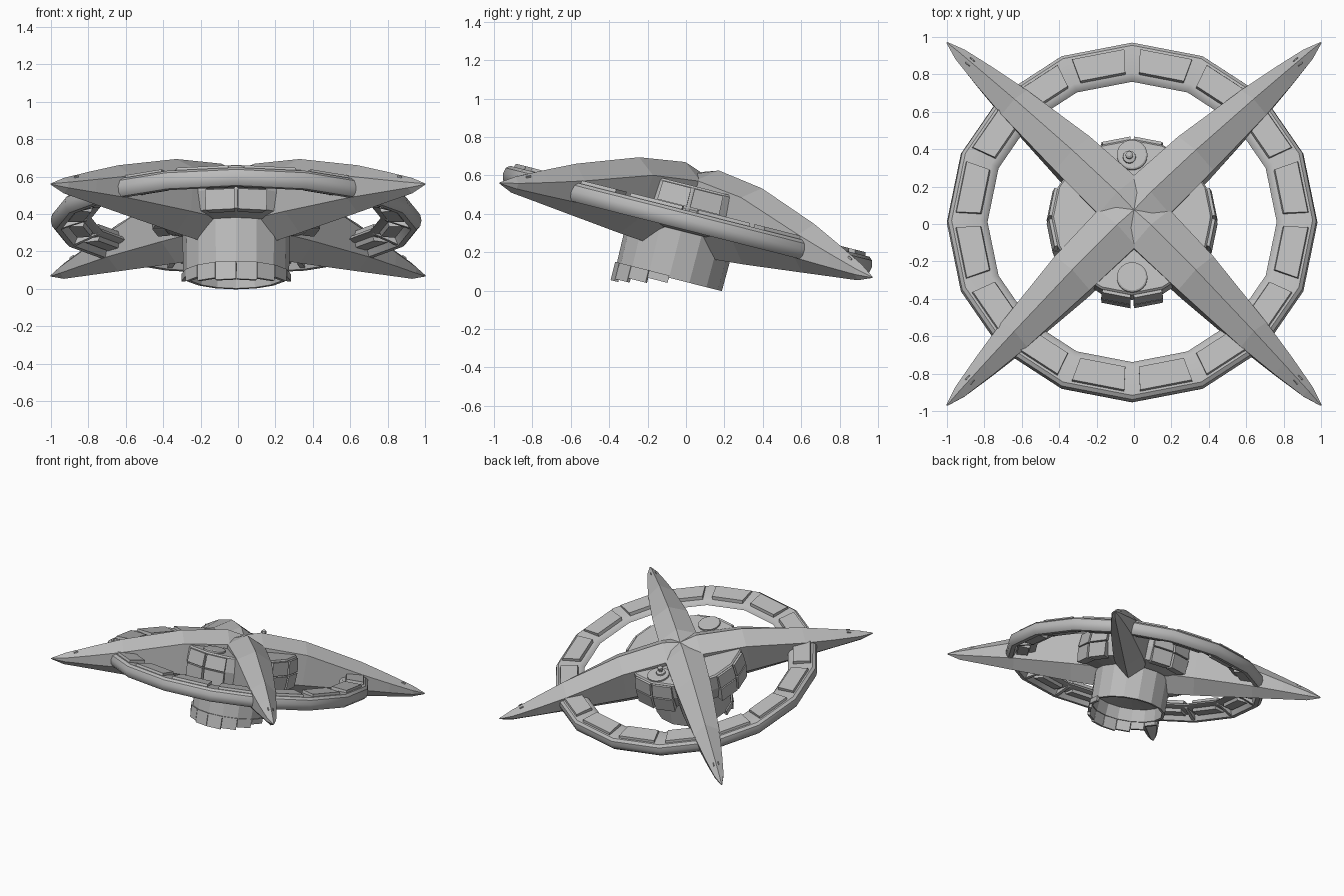
import bpy, bmesh
from math import sin, cos, pi, radians
from mathutils import Matrix, Vector

if "Cube" in bpy.data.objects:
    bpy.data.objects.remove(bpy.data.objects["Cube"])

grey = bpy.data.materials.new("hull_grey")
grey.use_nodes = True
grey.diffuse_color = (0.5, 0.5, 0.5, 1)
grey.node_tree.nodes["Principled BSDF"].inputs["Base Color"].default_value = (0.5, 0.5, 0.5, 1)

# The whole craft is modelled level, then pitched nose-up
PITCH = Matrix.Translation((0, 0, 0.315)) @ Matrix.Rotation(radians(-14.2), 4, 'X')
SIDES = 16
STEP = 2 * pi / SIDES
AXIS_X = -0.01
RING_Y, DECK_Y, DRUM_Y = -0.005, -0.018, -0.024


def finish(bm, name, smooth=None):
    bmesh.ops.recalc_face_normals(bm, faces=bm.faces)
    bm.transform(PITCH)
    me = bpy.data.meshes.new(name)
    bm.to_mesh(me)
    bm.free()
    me.materials.append(grey)
    ob = bpy.data.objects.new(name, me)
    bpy.context.collection.objects.link(ob)
    if smooth:
        bpy.ops.object.select_all(action='DESELECT')
        ob.select_set(True)
        bpy.context.view_layer.objects.active = ob
        bpy.ops.object.shade_smooth_by_angle(angle=radians(smooth))


def loft(bm, sections, closed=False):
    """Skin a list of equal-length point loops."""
    loops = [[bm.verts.new(p) for p in s] for s in sections]
    n = len(loops[0])
    pairs = list(zip(loops, loops[1:]))
    if closed:
        pairs.append((loops[-1], loops[0]))
    for a, b in pairs:
        for i in range(n):
            j = (i + 1) % n
            bm.faces.new((a[i], a[j], b[j], b[i]))
    if not closed:
        bm.faces.new(loops[0])
        bm.faces.new(loops[-1])


def polar(r, a, z, y, x=AXIS_X):
    return Vector((x + r * cos(a), y + r * sin(a), z))


def disc_stack(bm, profile, y, sides=SIDES, x=AXIS_X):
    """Solid of revolution from (radius, height) pairs."""
    loft(bm, [[polar(r, i * 2 * pi / sides, z, y, x) for i in range(sides)]
              for r, z in profile])


def sector_block(bm, y, a0, a1, inner, outer):
    """Block between two angles; inner and outer are ((r, z), (r, z)) edges."""
    corners = [inner[0], outer[0], outer[1], inner[1]]
    loft(bm, [[polar(r, a, z, y) for r, z in corners] for a in (a0, a1)])


# Four tapering arms: reach, half width, then ridge, shoulder, chine and keel heights
ARM = [(0, 0.145, 0.312, 0.265, 0.0, -0.12), (0.09, 0.143, 0.343, 0.265, 0.0, -0.12),
       (0.33, 0.132, 0.308, 0.235, 0.0, -0.1), (0.64, 0.096, 0.195, 0.12, 0.0, -0.066),
       (0.8, 0.066, 0.118, 0.065, -0.005, -0.048), (0.93, 0.036, 0.052, 0.022, -0.008, -0.034),
       (1, 0.004, 0.004, 0.002, -0.002, -0.004)]
NAMES = ["back_left_arm", "back_right_arm", "front_right_arm", "front_left_arm"]
for k, name in enumerate(NAMES):
    bm = bmesh.new()
    turn = Matrix.Rotation(pi / 4 + k * pi / 2, 4, 'Z')
    loft(bm, [[turn @ Vector((s * 2 ** 0.5, y, z))
               for y, z in ((0, ridge), (w, shoulder), (0.85 * w, chine), (0, keel),
                            (-0.85 * w, chine), (-w, shoulder))]
              for s, w, ridge, shoulder, chine, keel in ARM])
    # Small notch plates either side of the ridge near the tip
    for side in (-1, 1):
        plate = bmesh.ops.create_cube(bm, size=1)["verts"]
        place = (turn @ Matrix.Translation((1.24, side * 0.018, 0.068))
                 @ Matrix.Rotation(radians(19), 4, 'Y') @ Matrix.Diagonal((0.03, 0.005, 0.009, 1)))
        bmesh.ops.transform(bm, matrix=place, verts=plate)
    finish(bm, name)

# Outer ring: tall rounded outside, flat top, hollow underneath
RING = [(0.773, 0.065), (0.79, 0.085), (0.815, 0.093), (0.93, 0.1), (0.965, 0.1),
        (0.984, 0.084), (0.991, 0.052), (0.984, 0.02), (0.965, 0.0),
        (0.935, 0.0), (0.915, 0.045), (0.8, 0.055)]
bm = bmesh.new()
loft(bm, [[polar(r, i * STEP, z, RING_Y) for r, z in RING] for i in range(SIDES)], closed=True)
finish(bm, "outer_ring", smooth=35)

# Raised ring panels above, recessed ones below, and ribs at the joints
top, under, ribs = bmesh.new(), bmesh.new(), bmesh.new()
for i in range(SIDES):
    a = i * STEP
    sector_block(top, RING_Y, a + 0.045, a + STEP - 0.045,
                 ((0.805, 0.085), (0.812, 0.118)), ((0.948, 0.085), (0.94, 0.118)))
    sector_block(under, RING_Y, a + 0.06, a + STEP - 0.06,
                 ((0.81, 0.06), (0.82, 0.03)), ((0.905, 0.06), (0.9, 0.03)))
    sector_block(ribs, RING_Y, a - 0.015, a + 0.015,
                 ((0.79, 0.06), (0.8, 0.05)), ((0.935, 0.06), (0.935, 0.005)))
finish(top, "ring_top_panels")
finish(under, "ring_under_panels")
finish(ribs, "ring_ribs")

# Central deck, with a two by two block of window panels between each pair of arms
bm = bmesh.new()
disc_stack(bm, [(0.3, -0.01), (0.4, 0.015), (0.43, 0.115), (0.43, 0.222), (0.42, 0.233)], DECK_Y)
finish(bm, "deck")
bm = bmesh.new()
for quarter in range(4):
    for i in (-1, 0):
        a = quarter * pi / 2 + i * STEP
        for low, high, r_low, r_high in ((0.0, 0.11, 0.447, 0.457), (0.12, 0.22, 0.457, 0.445)):
            sector_block(bm, DECK_Y, a + 0.02, a + STEP - 0.02,
                         ((0.38, low), (0.41, high)), ((r_low, low), (r_high, high)))
finish(bm, "deck_windows")

# Round hatches on the deck, the rear one carrying a small mast
for name, y in (("front_hatch", -0.355), ("back_hatch", 0.32)):
    bm = bmesh.new()
    disc_stack(bm, [(0.082, 0.225), (0.082, 0.245), (0.074, 0.25)], y, 24)
    finish(bm, name, smooth=30)
bm = bmesh.new()
disc_stack(bm, [(0.036, 0.245), (0.034, 0.262), (0.014, 0.267), (0.014, 0.285), (0.02, 0.29),
                (0.02, 0.302), (0.008, 0.31)], 0.305, 12, x=-0.025)
finish(bm, "mast", smooth=30)

# Hollow engine drum under the deck
bm = bmesh.new()
disc_stack(bm, [(0.288, 0.02), (0.283, -0.262), (0.262, -0.262), (0.25, -0.17), (0.1, -0.15)],
           DRUM_Y)
finish(bm, "engine_drum")

# Stepped skirt panels around the front of the drum, shortening towards the sides
bm = bmesh.new()
for i in range(8):
    a = pi + i * STEP
    drop = -0.275 + 0.075 * sin(a + STEP / 2)
    sector_block(bm, DRUM_Y, a + 0.006, a + STEP - 0.006,
                 ((0.27, -0.25), (0.272, drop)), ((0.293, -0.25), (0.293, drop)))
finish(bm, "skirt_panels")
